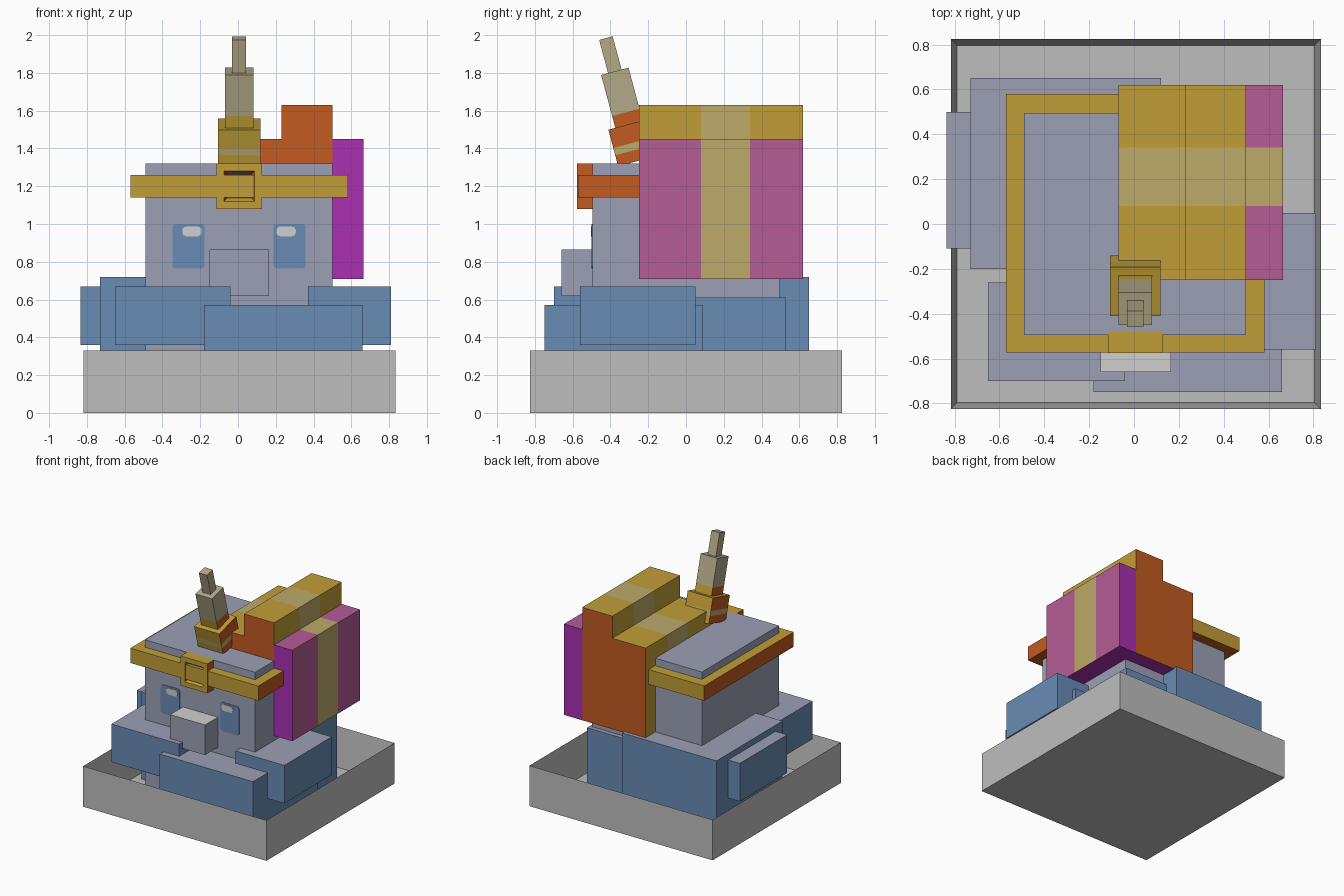
import bpy, bmesh, math
from mathutils import Vector, Matrix

if "Cube" in bpy.data.objects:
    bpy.data.objects.remove(bpy.data.objects["Cube"])


# Flat colours
def lin(c):
    c /= 255
    return c / 12.92 if c <= 0.04045 else ((c + 0.055) / 1.055) ** 2.4


def material(name, r, g, b):
    m = bpy.data.materials.new(name)
    col = (lin(r), lin(g), lin(b), 1)
    m.use_nodes = True
    m.diffuse_color = col
    m.node_tree.nodes["Principled BSDF"].inputs["Base Color"].default_value = col
    return m


MATS = {
    "grey": material("stone_grey", 190, 190, 190),
    "lavender": material("lavender_grey", 156, 160, 181),
    "blue": material("slime_blue", 106, 140, 181),
    "white": material("pale_white", 208, 208, 208),
    "yellow": material("gold_yellow", 193, 158, 56),
    "tan": material("light_tan", 188, 170, 106),
    "orange": material("burnt_orange", 194, 91, 33),
    "purple": material("bright_purple", 168, 49, 176),
    "pink": material("dusty_pink", 181, 92, 149),
    "horn": material("horn_beige", 179, 170, 136),
}
NAMES = list(MATS)


def finish(name, bm, rule):
    """Colour each face by rule(normal, centre) and link the object."""
    bm.normal_update()
    for f in bm.faces:
        f.material_index = NAMES.index(rule(f.normal, f.calc_center_median()))
    me = bpy.data.meshes.new(name)
    bm.to_mesh(me)
    bm.free()
    for m in MATS.values():
        me.materials.append(m)
    ob = bpy.data.objects.new(name, me)
    bpy.context.collection.objects.link(ob)
    return ob


def box_mesh(x, y, z, cuts=(), axis=1):
    """Box from three ranges, sliced across one axis at the given places."""
    bm = bmesh.new()
    size = Vector((x[1] - x[0], y[1] - y[0], z[1] - z[0]))
    mid = Vector((x[0] + x[1], y[0] + y[1], z[0] + z[1])) / 2
    bmesh.ops.create_cube(bm, size=1, matrix=Matrix.Translation(mid) @ Matrix.Diagonal((*size, 1)))
    for c in cuts:
        point, normal = Vector(), Vector()
        point[axis], normal[axis] = c, 1
        bmesh.ops.bisect_plane(bm, geom=bm.verts[:] + bm.edges[:] + bm.faces[:],
                               plane_co=point, plane_no=normal)
    return bm


def front_face(bm):
    bm.normal_update()
    return min(bm.faces, key=lambda f: f.normal.y)


# Colour rules
def plain(colour):
    return lambda n, c: colour


def topped(side, top):
    return lambda n, c: top if n.z > 0.5 else side


def gold(n, c):
    return "orange" if abs(n.x) > 0.5 or n.z < -0.5 else "yellow"


STRIPE = (0.08, 0.34)


def striped(main, ends):
    def rule(n, c):
        if n.z < -0.5:
            return "purple"
        if abs(n.y) > 0.5:
            return ends
        return "tan" if STRIPE[0] < c.y < STRIPE[1] else main
    return rule


# Tray with a deep hollow
tray = box_mesh((-0.817, 0.833), (-0.825, 0.825), (0, 0.33))
tray.normal_update()
top = max(tray.faces, key=lambda f: f.normal.z)
bmesh.ops.inset_region(tray, faces=[top], thickness=0.04)
bmesh.ops.translate(tray, verts=top.verts[:], vec=(0, 0, -0.32))
finish("tray", tray, plain("grey"))

# Body blocks heaped around the head
blocks = {
    "front_right_block": ((-0.65, -0.04), (-0.70, -0.26), (0.36, 0.67)),
    "left_block": ((0.37, 0.81), (-0.56, 0.05), (0.36, 0.67)),
    "right_block": ((-0.835, -0.40), (-0.11, 0.50), (0.36, 0.67)),
    "front_base_block": ((-0.18, 0.66), (-0.75, 0.09), (0.01, 0.57)),
    "back_right_block": ((-0.73, 0.12), (-0.20, 0.65), (0.01, 0.72)),
    "back_left_block": ((-0.32, 0.52), (-0.31, 0.53), (0.01, 0.61)),
}
for name, ranges in blocks.items():
    finish(name, box_mesh(*ranges), topped("blue", "lavender"))

# Head and muzzle
finish("head", box_mesh((-0.49, 0.5), (-0.495, 0.495), (0.01, 1.32)), plain("lavender"))
finish("muzzle", box_mesh((-0.15, 0.165), (-0.66, -0.48), (0.62, 0.865)),
       topped("lavender", "white"))


# Eyes: thin plates with clipped corners
def plate(name, x, z, depth, corner, colour):
    bm = box_mesh(x, (-0.495 - depth, -0.494), z)
    edges = [e for e in bm.edges if abs(e.verts[0].co.y - e.verts[1].co.y) > depth / 2]
    bmesh.ops.bevel(bm, geom=edges, offset=corner, segments=2, profile=0.5, affect="EDGES")
    finish(name, bm, plain(colour))


for side, ex, gx in (("right", -0.347, -0.295), ("left", 0.188, 0.203)):
    plate(side + "_eye", (ex, ex + 0.17), (0.765, 1.0), 0.004, 0.015, "blue")
    plate(side + "_eye_glint", (gx, gx + 0.103), (0.935, 0.987), 0.008, 0.02, "white")

# Headband and its clasp with a sunken gem
finish("headband", box_mesh((-0.57, 0.583), (-0.572, 0.58), (1.14, 1.26)), gold)
clasp = box_mesh((-0.115, 0.128), (-0.576, -0.48), (1.08, 1.32))
socket = front_face(clasp)
bmesh.ops.inset_region(clasp, faces=[socket], thickness=0.056)
bmesh.ops.inset_region(clasp, faces=[socket], thickness=0.026, depth=-0.03)


def clasp_rule(n, c):
    in_gem = abs(c.x - 0.006) < 0.06 and abs(c.z - 1.2) < 0.06 and -0.5759 < c.y < -0.53
    if in_gem:
        return "blue" if n.y < -0.99 else "lavender"
    return gold(n, c)


finish("clasp", clasp, clasp_rule)

# Striped chest on the head with a raised ridge and a side panel
SPAN = (-0.25, 0.62)
for name, x, z, main, ends in (
    ("chest", (-0.07, 0.5), (0.71, 1.45), "yellow", "orange"),
    ("chest_ridge", (0.23, 0.5), (1.45, 1.63), "yellow", "orange"),
    ("side_panel", (0.5, 0.665), (0.71, 1.45), "pink", "purple"),
):
    finish(name, box_mesh(x, SPAN, z, cuts=STRIPE), striped(main, ends))


# Horn: three narrowing segments leaning forward
def horn_base_rule(n, c):
    if abs(n.z) < 0.5 and 0.06 < c.z < 0.1:
        return "tan"
    return gold(n, c)


def horn_middle_rule(n, c):
    return gold(n, c) if c.z < 0.09 else "horn"


LEAN = math.radians(15)
HORN_ROOT = Vector((0.006, -0.25, 1.335))
for name, half, low, length, cuts, rule in (
    ("horn_base", 0.113, 0, 0.2, (0.06, 0.1), horn_base_rule),
    ("horn_middle", 0.075, 0.175, 0.315, (0.09,), horn_middle_rule),
    ("horn_tip", 0.037, 0.485, 0.187, (), plain("horn")),
):
    ob = finish(name, box_mesh((-half, half), (-half, half), (0, length), cuts, 2), rule)
    ob.rotation_euler.x = LEAN
    ob.location = HORN_ROOT + Vector((0, -math.sin(LEAN), math.cos(LEAN))) * low
